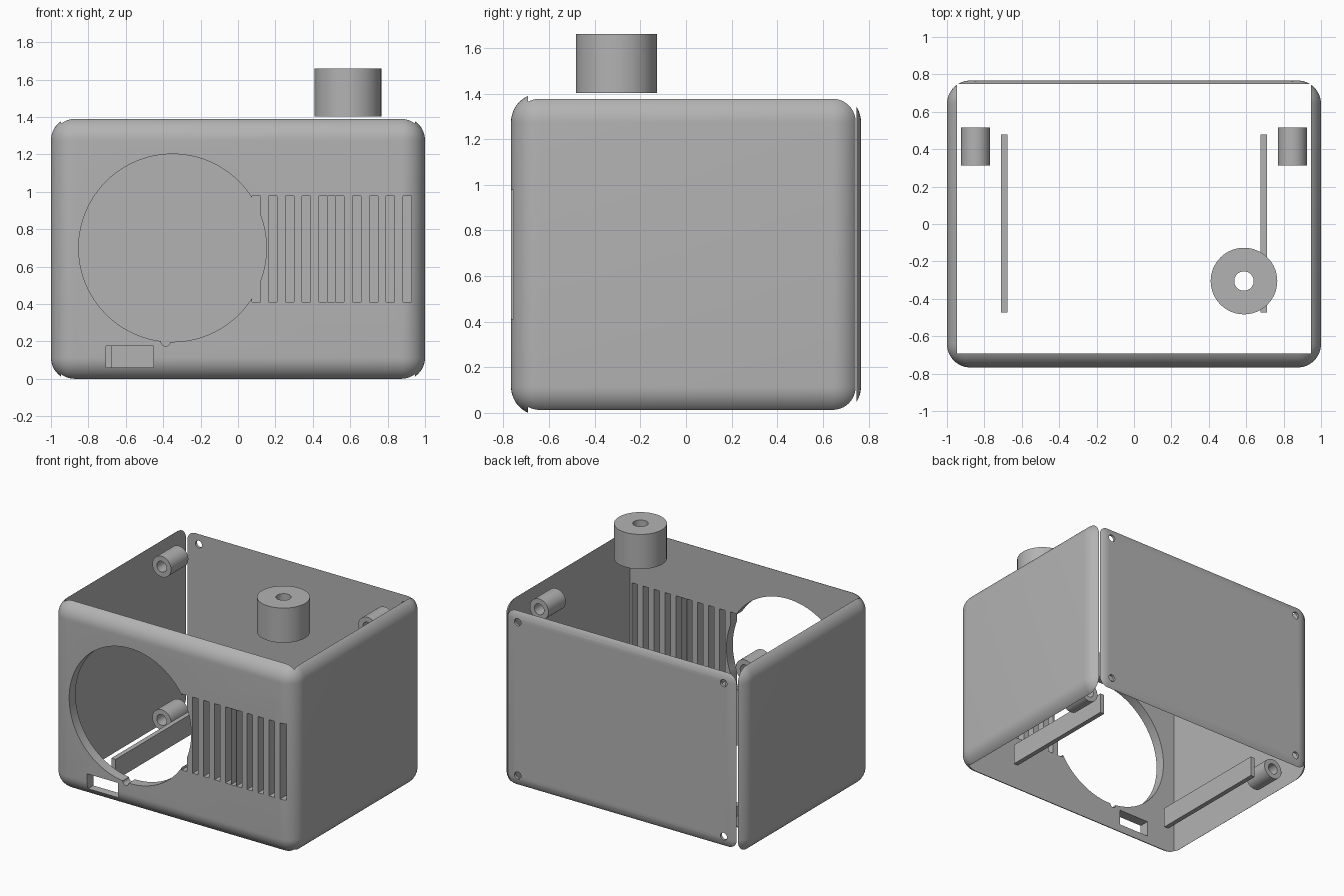
import bpy
import bmesh
from math import radians
from mathutils import Matrix, Vector

if "Cube" in bpy.data.objects:
    bpy.data.objects.remove(bpy.data.objects["Cube"], do_unlink=True)

grey = bpy.data.materials.new("grey_plastic")
grey.use_nodes = True
COLOUR = (0.45, 0.45, 0.45, 1)
grey.diffuse_color = COLOUR
grey.node_tree.nodes["Principled BSDF"].inputs["Base Color"].default_value = COLOUR

MID_Z = 0.695


def finish(bm, name):
    mesh = bpy.data.meshes.new(name)
    bm.to_mesh(mesh)
    bm.free()
    obj = bpy.data.objects.new(name, mesh)
    bpy.context.collection.objects.link(obj)
    mesh.materials.append(grey)
    return obj


def box(name, lo, hi, radius=0.0, segments=10):
    lo, hi = Vector(lo), Vector(hi)
    bm = bmesh.new()
    bmesh.ops.create_cube(bm, size=1, matrix=Matrix.Translation((lo + hi) / 2)
                          @ Matrix.Diagonal((*(hi - lo), 1)))
    if radius:
        bmesh.ops.bevel(bm, geom=bm.edges[:], offset=radius, segments=segments,
                        profile=0.5, affect='EDGES')
    return finish(bm, name)


def cylinder(name, centre, radius, length, along_y=False, sides=64):
    bm = bmesh.new()
    turn = Matrix.Rotation(radians(90), 4, 'X') if along_y else Matrix()
    bmesh.ops.create_cone(bm, cap_ends=True, segments=sides, radius1=radius,
                          radius2=radius, depth=length,
                          matrix=Matrix.Translation(centre) @ turn)
    return finish(bm, name)


def cut(obj, *cutters):
    for cutter in cutters:
        cutter.hide_render = True
        mod = obj.modifiers.new("cut", 'BOOLEAN')
        mod.operation, mod.solver, mod.object = 'DIFFERENCE', 'EXACT', cutter
        bpy.context.view_layer.objects.active = obj
        bpy.ops.object.modifier_apply(modifier=mod.name)
        bpy.data.objects.remove(cutter, do_unlink=True)


def smooth(obj):
    bpy.ops.object.select_all(action='DESELECT')
    obj.select_set(True)
    bpy.context.view_layer.objects.active = obj
    bpy.ops.object.shade_smooth_by_angle(angle=radians(30))


def rounded_block(name):
    return box(name, (-1, -0.767, -0.01), (1, 0.767, 1.4), 0.125, 12)


def front_slot(x0, x1, z0, z1):
    return box("cutter", (x0, -1, z0), (x1, -0.5, z1))


# Front and side walls, open at top, bottom and back
body = rounded_block("front_and_side_walls")
cut(body, box("cutter", (-0.947, -0.692, -1), (0.947, 2, 3)))

# Speaker opening with its small key notch, and the port window
cut(body,
    cylinder("cutter", (-0.35, -0.75, 0.7), 0.502, 0.5, True, 96),
    cylinder("cutter", (-0.387, -0.75, 0.2), 0.025, 0.5, True, 24),
    front_slot(-0.705, -0.452, 0.06, 0.176))

# Vent slots, with one extra slot between the two middle ones
for i in range(10):
    x = 0.074 + i * 0.0898
    cut(body, front_slot(x, x + 0.045, 0.412, 0.978))
x = 0.074 + 4 * 0.0898 + 0.045
cut(body, front_slot(x + 0.002, x + 0.043, 0.412, 0.978))
smooth(body)

# Back panel with screw holes
back = rounded_block("back_panel")
cut(back, box("cutter", (-2, -2, -1), (2, 0.748, 3)))

for side, label in ((1, "left"), (-1, "right")):
    # Rails along the floor
    box(label + "_rail", (side * 0.693 - 0.0175, -0.473, 0.025),
        (side * 0.693 + 0.0175, 0.478, 0.178))
    # Screw bosses behind the panel holes
    for dz, level in ((-0.57, "lower"), (0.57, "upper")):
        spot = Vector((side * 0.847, 0.4145, MID_Z + dz))
        boss = cylinder(f"{label}_{level}_boss", spot, 0.077, 0.203, True)
        cut(boss, cylinder("cutter", spot, 0.04, 0.5, True, 32))
        smooth(boss)
        cut(back, cylinder("cutter", spot + Vector((0, 0.35, 0)), 0.027, 0.3, True, 32))
smooth(back)

# Knob floating above the open top
knob = cylinder("knob", (0.588, -0.305, 1.531), 0.178, 0.258)
cut(knob, cylinder("cutter", (0.588, -0.305, 1.531), 0.052, 0.6, False, 32))
smooth(knob)
